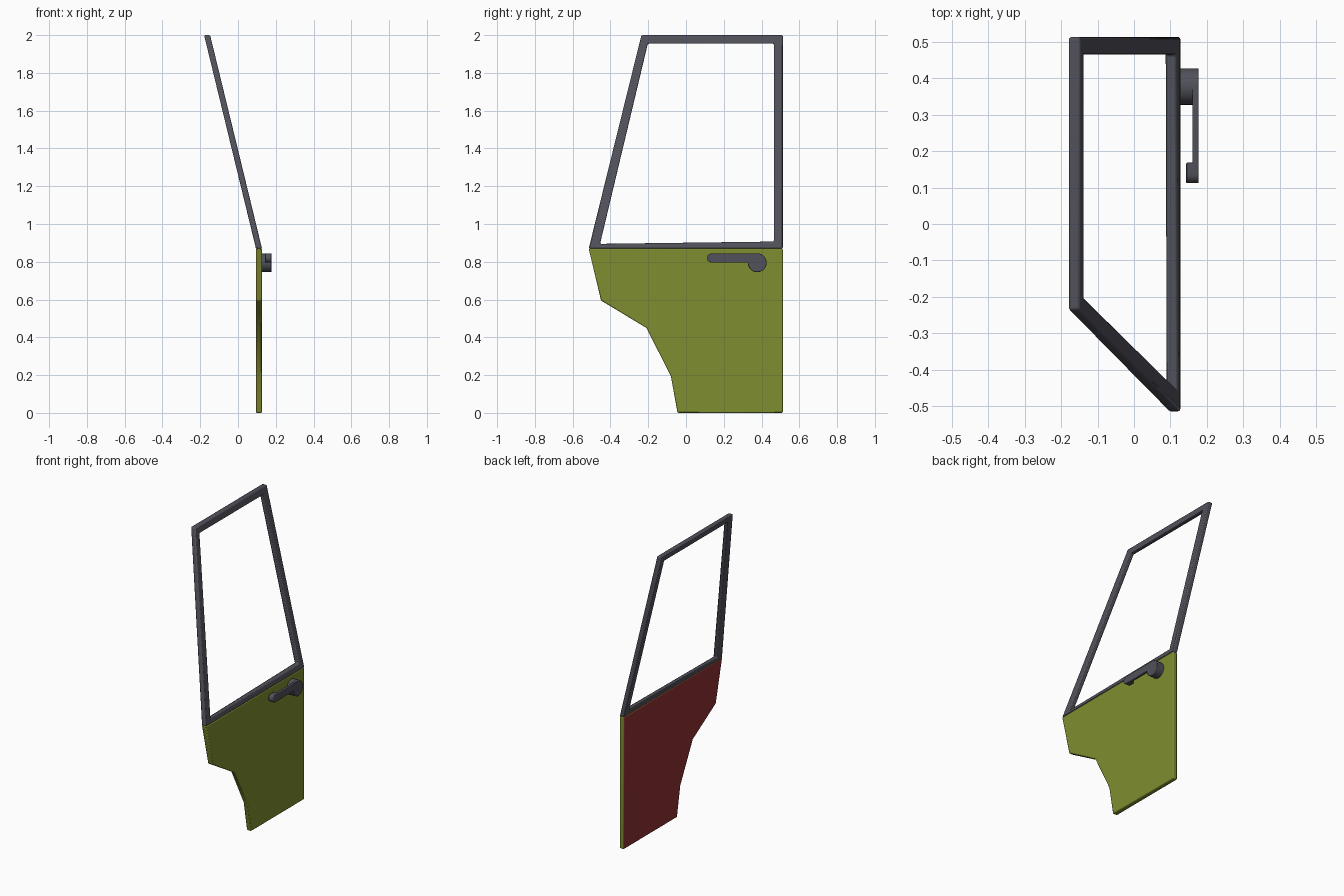
import bpy, bmesh, math

cube = bpy.data.objects.get("Cube")
if cube:
    bpy.data.objects.remove(cube, do_unlink=True)


def material(name, rgb):
    mat = bpy.data.materials.new(name)
    mat.use_nodes = True
    linear = [((c / 255 + 0.055) / 1.055) ** 2.4 for c in rgb] + [1]
    mat.diffuse_color = linear
    mat.node_tree.nodes["Principled BSDF"].inputs["Base Color"].default_value = linear
    return mat


green = material("olive green paint", (126, 141, 47))
red = material("dark red trim", (143, 51, 51))
grey = material("charcoal trim", (81, 81, 91))


def finish(name, bm, mats, bevel, segments=2):
    """Turn a bmesh into a softly edged, smooth shaded object."""
    bmesh.ops.recalc_face_normals(bm, faces=bm.faces)
    mesh = bpy.data.meshes.new(name)
    bm.to_mesh(mesh)
    bm.free()
    obj = bpy.data.objects.new(name, mesh)
    bpy.context.collection.objects.link(obj)
    for mat in mats:
        mesh.materials.append(mat)
    mod = obj.modifiers.new("soft edges", "BEVEL")
    mod.width, mod.segments = bevel, segments
    mod.limit_method, mod.angle_limit = "ANGLE", math.radians(35)
    bpy.ops.object.select_all(action="DESELECT")
    obj.select_set(True)
    bpy.context.view_layer.objects.active = obj
    bpy.ops.object.shade_smooth_by_angle(angle=math.radians(35))
    return obj


def slab(outline, x0, x1):
    """Extrude a side outline of (y, z) points from x0 to x1."""
    bm = bmesh.new()
    face = bm.faces.new([bm.verts.new((x0, y, z)) for y, z in outline])
    new = bmesh.ops.extrude_face_region(bm, geom=[face])["geom"]
    for v in new:
        if isinstance(v, bmesh.types.BMVert):
            v.co.x = x1
    return bm


def arc(y, z, r, start, end, steps):
    angles = [math.radians(start + (end - start) * i / steps) for i in range(steps + 1)]
    return [(y + r * math.cos(a), z + r * math.sin(a)) for a in angles]


INNER, OUTER = 0.095, 0.127
BELT = 0.87

# Lower door panel, cut away around the wheel arch, red on the cabin side
panel = slab([(-0.515, BELT), (0.513, BELT), (0.513, 0), (-0.045, 0),
              (-0.08, 0.195), (-0.21, 0.45), (-0.45, 0.595)], INNER, OUTER)
panel.normal_update()
for f in panel.faces:
    f.material_index = int(all(v.co.x < INNER + 0.001 for v in f.verts))
finish("door_panel", panel, [green, red], 0.006)

# Window frame, leaning inwards above the belt line
outer = [(-0.515, BELT), (-0.236, 2), (0.513, 2), (0.513, BELT)]
inner = [(-0.455, 0.895), (-0.202, 1.955), (0.465, 1.955), (0.465, 0.907)]
frame = bmesh.new()


def lean(y, z, x):
    return frame.verts.new((x - (z - BELT) * 0.243, y, z))


rings = [[lean(y, z, x) for y, z in loop]
         for loop, x in ((outer, OUTER), (inner, OUTER), (inner, INNER), (outer, INNER))]
for a, b in zip(rings, rings[1:] + rings[:1]):
    for i in range(4):
        j = (i + 1) % 4
        frame.faces.new((a[i], a[j], b[j], b[i]))
finish("window_frame", frame, [grey], 0.007)

# Door handle: round boss, pull bar and rounded finger tip
boss = slab(arc(0.377, 0.795, 0.05, 0, 348.75, 31), OUTER - 0.005, 0.177)
finish("handle_boss", boss, [grey], 0.003)
bar = slab(arc(0.137, 0.82, 0.025, 90, 270, 12) + [(0.377, 0.795), (0.377, 0.845)], 0.16, 0.177)
finish("handle_bar", bar, [grey], 0.003)
tip = slab(arc(0.137, 0.82, 0.025, 90, 270, 12) + [(0.168, 0.795), (0.168, 0.845)], 0.143, 0.176)
finish("handle_tip", tip, [grey], 0.003)
